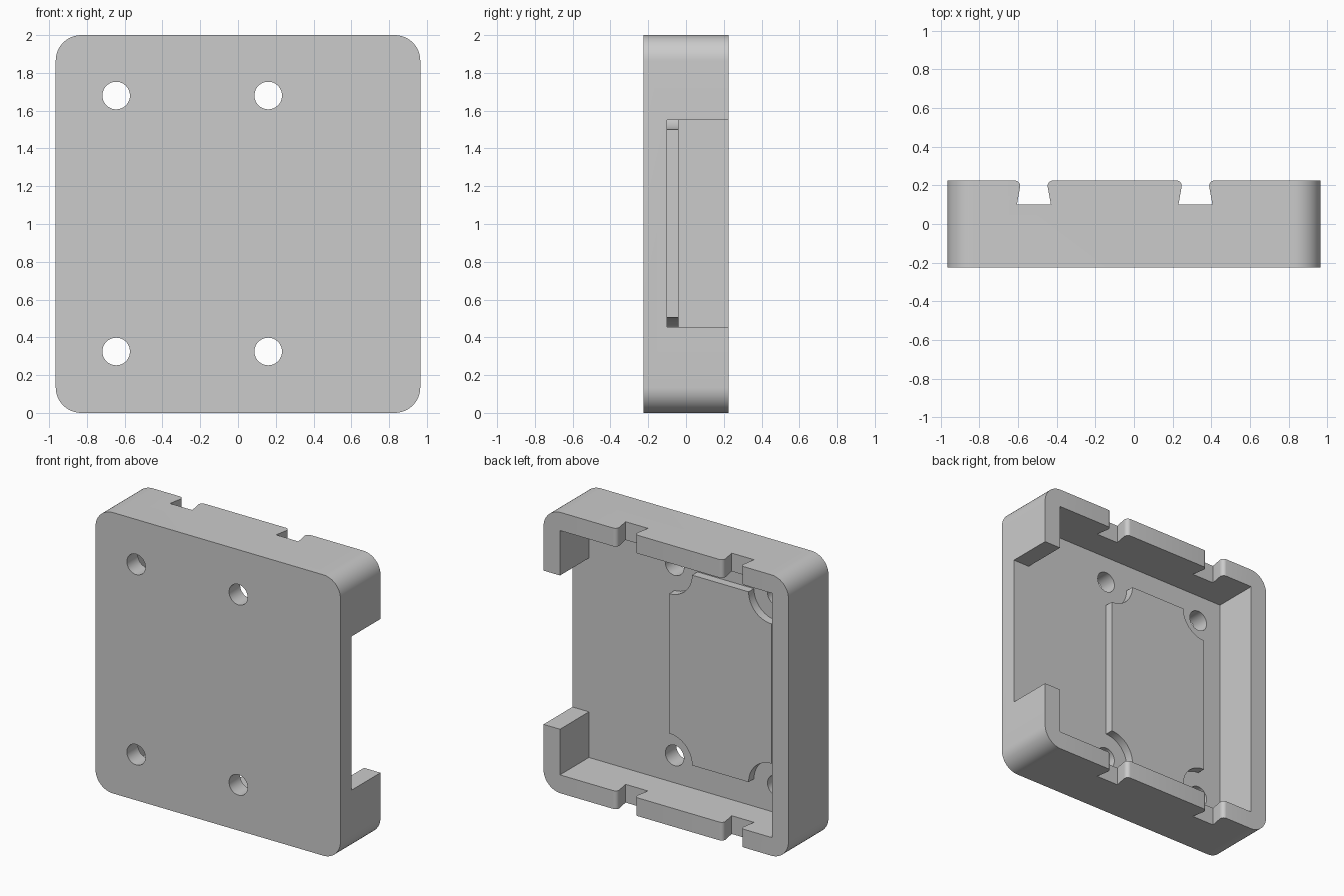
import bpy, bmesh, math
from mathutils import Vector

old = bpy.data.objects.get("Cube")
if old:
    bpy.data.objects.remove(old, do_unlink=True)

W, H, D = 0.965, 2.0, 0.225      # half width, height, half depth
WALL, RADIUS = 0.13, 0.135
FLOOR, PAD_TOP = -0.10, -0.04
HOLE_X, HOLE_Z = (-0.645, 0.16), (0.325, 1.68)

grey = bpy.data.materials.new("plain grey")
grey.use_nodes = True
grey.diffuse_color = (0.6, 0.6, 0.6, 1)
grey.node_tree.nodes["Principled BSDF"].inputs["Base Color"].default_value = (0.6, 0.6, 0.6, 1)


def arc(cx, cy, r, start, end, n=12):
    """Points on an arc, angles in degrees."""
    steps = [math.radians(start + (end - start) * i / n) for i in range(n + 1)]
    return [(cx + r * math.cos(a), cy + r * math.sin(a)) for a in steps]


def prism(name, outlines, lo, hi, axis="Y"):
    """Extrude closed outlines along Y (outline in x, z) or Z (outline in x, y)."""
    bm = bmesh.new()
    for pts in outlines:
        if axis == "Y":
            verts = [bm.verts.new((a, lo, b)) for a, b in pts]
            shift = Vector((0, hi - lo, 0))
        else:
            verts = [bm.verts.new((a, b, lo)) for a, b in pts]
            shift = Vector((0, 0, hi - lo))
        face = bm.faces.new(verts)
        new = bmesh.ops.extrude_face_region(bm, geom=[face])["geom"]
        bmesh.ops.translate(bm, vec=shift, verts=[v for v in new if isinstance(v, bmesh.types.BMVert)])
    bmesh.ops.recalc_face_normals(bm, faces=bm.faces[:])
    mesh = bpy.data.meshes.new(name)
    bm.to_mesh(mesh)
    bm.free()
    mesh.materials.append(grey)
    obj = bpy.data.objects.new(name, mesh)
    bpy.context.collection.objects.link(obj)
    return obj


def combine(target, tool, operation):
    """Apply a boolean and remove its tool."""
    bpy.context.view_layer.objects.active = target
    mod = target.modifiers.new(tool.name, "BOOLEAN")
    mod.operation, mod.object, mod.solver = operation, tool, "EXACT"
    bpy.ops.object.modifier_apply(modifier=mod.name)
    bpy.data.objects.remove(tool, do_unlink=True)


# Rounded outer block
cx, low, high = W - RADIUS, RADIUS, H - RADIUS
outer = (arc(cx, low, RADIUS, -90, 0) + arc(cx, high, RADIUS, 0, 90)
         + arc(-cx, high, RADIUS, 90, 180) + arc(-cx, low, RADIUS, 180, 270))
tray = prism("tray", [outer], -D, D)

# Open cavity joined with the side window
ix, iz = W - WALL, H - WALL
cavity = [(-ix, WALL), (ix, WALL), (ix, 0.455), (W + 0.2, 0.455),
          (W + 0.2, 1.55), (ix, 1.55), (ix, iz), (-ix, iz)]
combine(tray, prism("cavity", [cavity], FLOOR, D + 0.2), "DIFFERENCE")

# Raised pad with round corner cutouts
(x0, x1), (z0, z1), r = HOLE_X, HOLE_Z, 0.18
pad = (arc(x0, z0, r, 90, 0) + arc(x1, z0, r, 180, 90)
       + arc(x1, z1, r, 270, 180) + arc(x0, z1, r, 0, -90))
combine(tray, prism("raised_pad", [pad], FLOOR - 0.05, PAD_TOP), "UNION")

# Screw holes
holes = [arc(x, z, 0.073, 0, 352.5, 47) for x in HOLE_X for z in HOLE_Z]
combine(tray, prism("screw_holes", holes, -D - 0.1, 0), "DIFFERENCE")

# Dovetail slots with rounded lips through top and bottom walls
lip = 0.028
half = [(0.088, 0.10)] + arc(0.071 + lip, D - lip, lip, 190, 90, 8) + [(0.071 + lip, D + 0.1)]
slots = [[(c + x, y) for x, y in half] + [(c - x, y) for x, y in reversed(half)]
         for c in (-0.518, 0.318)]
combine(tray, prism("dovetail_slots", slots, -0.1, H + 0.1, "Z"), "DIFFERENCE")

# Smooth curved walls, sharp edges
bpy.ops.object.select_all(action="DESELECT")
tray.select_set(True)
bpy.context.view_layer.objects.active = tray
bpy.ops.object.shade_smooth_by_angle(angle=math.radians(25))
